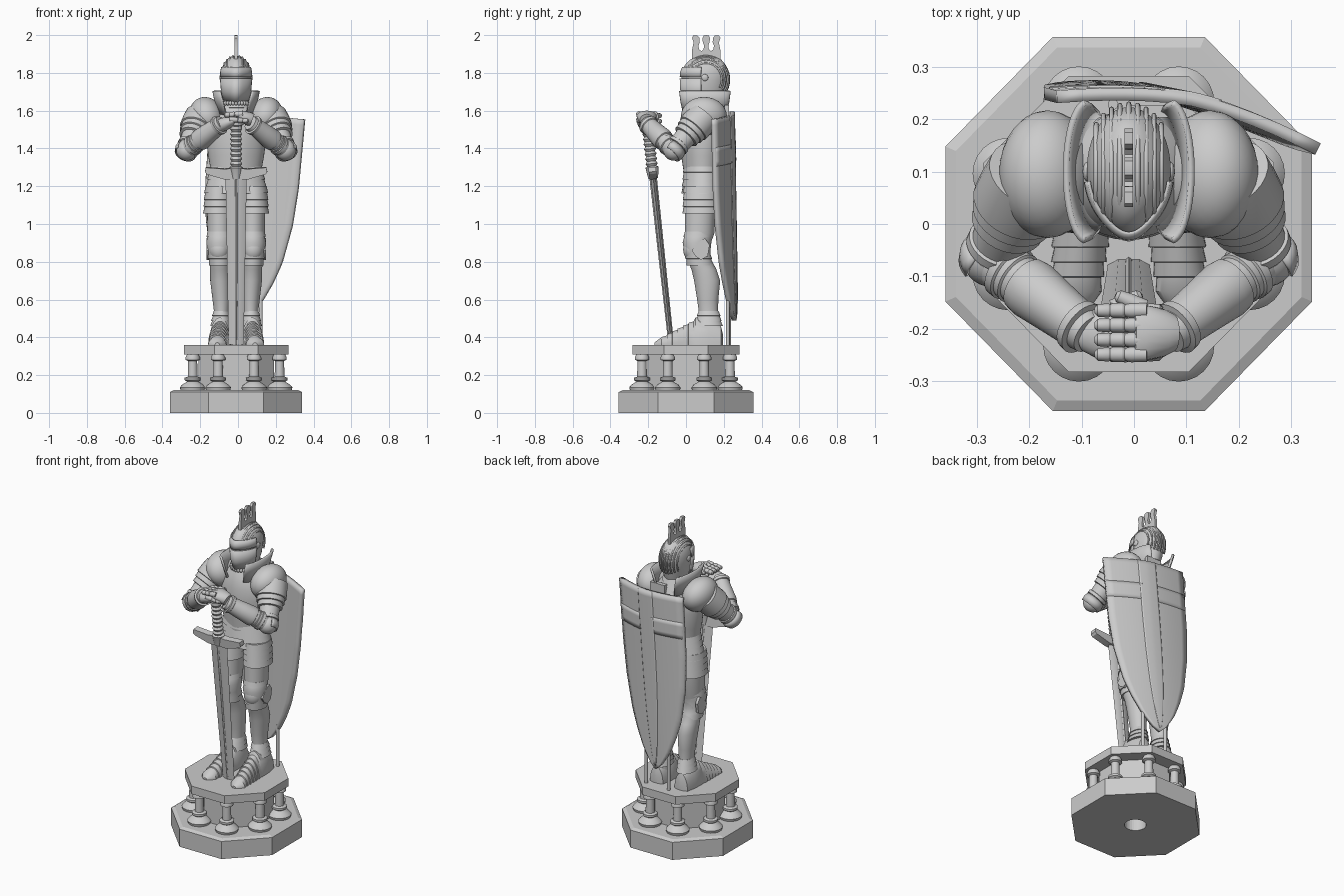
import bpy, bmesh
from math import sin, cos, pi, radians, sqrt
from mathutils import Matrix, Vector

if "Cube" in bpy.data.objects:
    bpy.data.objects.remove(bpy.data.objects["Cube"])

def finish(name, bm, mirror=False, thick=0):
    bmesh.ops.recalc_face_normals(bm, faces=bm.faces)
    me = bpy.data.meshes.new(name)
    bm.to_mesh(me)
    bm.free()
    ob = bpy.data.objects.new(name, me)
    bpy.context.collection.objects.link(ob)
    if thick:
        s = ob.modifiers.new("thickness", 'SOLIDIFY')
        s.thickness, s.offset = thick, 0
    if mirror:
        ob.modifiers.new("mirror", 'MIRROR')
    return ob

def loft(name, secs, n=32, arc=None, beak=0, M=Matrix(), mirror=False, thick=0, phase=0):
    """Skin elliptical sections (z, rx, ry, cx, cy); arc limits the angle, thick leaves it an open shell."""
    bm, rings = bmesh.new(), []
    for s in secs:
        z, rx, ry, cx, cy = (tuple(s) + (0, 0))[:5]
        ring = []
        for i in range(n):
            a = phase + 2 * pi * i / n if arc is None else radians(arc[0] + (arc[1] - arc[0]) * i / (n - 1))
            y = cy + ry * sin(a) - beak * max(0, -sin(a)) ** 8 * ry / 0.12
            ring.append(bm.verts.new(M @ Vector((cx + rx * cos(a), y, z))))
        rings.append(ring)
    for p, q in zip(rings, rings[1:]):
        for i in range(n - 1 if thick else n):
            j = (i + 1) % n
            bm.faces.new((p[i], p[j], q[j], q[i]))
    if not thick:
        bm.faces.new(rings[0])
        bm.faces.new(rings[-1])
    return finish(name, bm, mirror, thick)

def frame(a, b):
    d = Vector(b) - Vector(a)
    return Matrix.Translation(a) @ d.to_track_quat('Z', 'Y').to_matrix().to_4x4(), d.length

def limb(name, a, b, prof, n=24, mirror=False):
    """Loft along a-b from (fraction, radius) or (fraction, rx, ry)."""
    M, L = frame(a, b)
    return loft(name, [(p[0] * L, p[1], p[-1]) for p in prof], n, M=M, mirror=mirror)

def bands(p, q, count, lip):
    """Overlapping plates stepping from section p to section q."""
    out = []
    for i in range(count):
        for t, k in ((i / count, 0), ((i + .96) / count, lip)):
            s = [u + (v - u) * t for u, v in zip(p, q)]
            s[1] += k
            s[2] += k
            out.append(s)
    return out

def ball(name, loc, r, mirror=False, rot=Matrix()):
    bm = bmesh.new()
    M = Matrix.Translation(loc) @ rot @ Matrix.Diagonal((*r, 1))
    bmesh.ops.create_uvsphere(bm, u_segments=28, v_segments=16, radius=1, matrix=M)
    return finish(name, bm, mirror)

def prism(name, pts, half, place):
    bm = bmesh.new()
    a, b = ([bm.verts.new(place(u, v, w)) for u, v in pts] for w in (-half, half))
    bm.faces.new(a)
    bm.faces.new(b)
    for i in range(len(a)):
        j = (i + 1) % len(a)
        bm.faces.new((a[i], a[j], b[j], b[i]))
    return finish(name, bm)

# octagonal plinth with a round socket underneath
def octagon(name, levels):
    return loft(name, [(z, r / cos(pi / 8), 1.02 * r / cos(pi / 8)) for z, r in levels], 8, phase=pi / 8)
base = octagon("base", [(0, .35), (.11, .35), (.12, .33)])
flat = [base, octagon("drum", [(.12, .2), (.31, .2)]), octagon("upper_slab", [(.31, .277), (.36, .277)])]
cutter = loft("socket_cutter", [(-.05, .062, .062), (.1, .062, .062)], 32)
cutter.hide_render = True
cutter.hide_set(True)
cut = base.modifiers.new("socket", 'BOOLEAN')
cut.operation, cut.object = 'DIFFERENCE', cutter
col = [(.12, .064), (.135, .068), (.15, .055), (.165, .03), (.173, .042), (.186, .042), (.192, .026),
       (.275, .024), (.281, .038), (.294, .038), (.31, .03)]
for k in range(8):
    a = pi / 8 + k * pi / 4
    loft("column", [(z, r, r, .249 * cos(a), .252 * sin(a)) for z, r in col], 24)

# feet, legs and knees
foot = [(-.195, .02, .06, .085), (-.185, .045, .10, .085), (-.12, .057, .14, .085), (-.05, .058, .145, .086)]
foot += bands((-.04, .056, .125, .086), (.13, .042, .035, .1), 6, .006)
foot += [(.15, .033, .025, .1), (.168, .012, .012, .1)]
loft("sabaton", foot, 20, arc=(0, 180), mirror=True,
     M=Matrix.Translation((0, 0, .36)) @ Matrix.Rotation(pi / 2, 4, 'X'))
loft("leg", [(1.12, .066, .08, .088, .075), (.95, .064, .078, .088, .072), (.9, .06, .07, .088, .062),
             (.82, .054, .064, .086, .065), (.76, .053, .066, .085, .095), (.7, .054, .069, .083, .112),
             (.6, .047, .056, .078, .115), (.52, .038, .05, .077, .12), (.43, .042, .055, .08, .12)], mirror=True)
loft("ankle_cuff", bands((.54, .04, .052, .078, .12), (.46, .05, .07, .082, .12), 3, .005), mirror=True)
ball("knee_cop", (.09, .038, .865), (.053, .053, .065), True)
loft("knee_lames", bands((.96, .064, .074, .088, .068), (.9, .065, .072, .089, .058), 2, .004)
     + bands((.85, .062, .066, .088, .06), (.78, .053, .066, .086, .075), 2, .005), mirror=True)
prism("knee_wing", [(.03, .86), (.06, .9), (.1, .925), (.125, .89), (.115, .83), (.08, .81), (.05, .83)], .008,
      lambda u, v, w: (.15 + w, u, v)).modifiers.new("mirror", 'MIRROR')
prism("shin_ridge", [(.005, .84), (.05, .7), (.075, .56), (.09, .56), (.06, .7), (.03, .84)], .006,
      lambda u, v, w: (.082 + w, u, v)).modifiers.new("mirror", 'MIRROR')

# torso, skirt plates and thigh plates
loft("breastplate", [(1.2, .13, .095, 0, .09), (1.29, .135, .098, 0, .09), (1.36, .148, .11, 0, .092),
                     (1.46, .16, .118, 0, .095), (1.53, .155, .117, 0, .097), (1.6, .12, .105, 0, .1),
                     (1.64, .075, .085, 0, .1)], 40, beak=.008)
loft("skirt_plates", bands((1.31, .136, .098, 0, .09), (1.16, .162, .108, 0, .088), 4, .005), 40)
loft("thigh_plates", bands((1.2, .07, .09, .092, .08), (1.055, .076, .092, .094, .078), 4, .005), mirror=True)

# neck, standing shoulder guards
loft("gorget", bands((1.66, .066, .092, 0, .1), (1.57, .105, .112, 0, .1), 4, .005), 40)
for k in range(13):
    a = radians(200 + k * 140 / 12)
    ball("collar_bead", (.077 * cos(a), .1 + .107 * sin(a), 1.64), (.009, .009, .012))
loft("shoulder_guard", [(1.58, .045, .11, .05, .1), (1.65, .045, .125, .064, .1), (1.705, .04, .132, .08, .1)],
     24, arc=(-85, 85), thick=.012, mirror=True)

# helmet with pointed visor, ridges and crest
loft("helmet", [(1.6, .055, .08, 0, .1), (1.66, .062, .096, 0, .098), (1.7, .074, .11, 0, .098),
                (1.76, .08, .116, 0, .102), (1.8, .08, .118, 0, .105), (1.84, .07, .104, 0, .106),
                (1.87, .05, .08, 0, .107), (1.885, .028, .048, 0, .108), (1.89, .006, .01, 0, .108)], 40, beak=.01)
for name, levels in (("visor", [(1.645, .062, .098), (1.7, .078, .112), (1.77, .084, .115)]),
                     ("brow", [(1.778, .084, .115), (1.805, .083, .113), (1.83, .077, .104)])):
    loft(name, [(z, rx, ry, 0, .1) for z, rx, ry in levels], 31, arc=(190, 350), beak=.016, thick=.006)
ball("visor_pivot", (.08, .1, 1.775), (.008, .018, .018), True)
for x in (-.062, -.048, -.033, -.017, 0, .017, .033, .048, .062):
    cu = bpy.data.curves.new("helmet_ridge", 'CURVE')
    cu.dimensions, cu.bevel_depth, cu.bevel_resolution = '3D', .005, 2
    sp, k = cu.splines.new('POLY'), sqrt(1 - (x / .085) ** 2)
    sp.points.add(20)
    for i, p in enumerate(sp.points):
        a = radians(-30 + i * 9)
        p.co = (x, .105 + .124 * k * cos(a), 1.765 + .127 * k * sin(a), 1)
    bpy.context.collection.objects.link(bpy.data.objects.new("helmet_ridge", cu))
half = [(0, 2), (.013, 1.998), (.02, 1.985), (.018, 1.962), (.011, 1.945), (.014, 1.925), (.026, 1.915),
        (.038, 1.925), (.041, 1.945), (.034, 1.962), (.036, 1.985), (.046, 1.998), (.068, 1.998), (.075, 1.985),
        (.067, 1.96), (.075, 1.92), (.075, 1.86)]
prism("crest", half + [(-u, v) for u, v in reversed(half[1:])], .008, lambda u, v, w: (w, .107 + u, v))

# arms
S, E, W = (.185, .095, 1.57), (.262, -.065, 1.39), (.075, -.21, 1.535)
ball("pauldron", (.155, .095, 1.57), (.09, .122, .105), True, Matrix.Rotation(radians(25), 4, 'Y'))
limb("upper_arm", S, E, [(.0, .085), (.2, .088), (.36, .088), (.37, .08), (.48, .08), (.49, .072), (.6, .072),
                         (.61, .058), (.8, .054), (.81, .06), (.88, .06), (.89, .052), (1, .05)], 28, True)
ball("elbow_cop", E, (.055, .055, .055), True)
M, L = frame(S, E)
loft("elbow_flare", [(L * .9, .055, .055), (L * 1.0, .06, .06), (L * 1.1, .055, .055)], 20,
     arc=(-200, 60), M=M, thick=.006, mirror=True)
limb("forearm", E, W, [(0, .046), (.14, .05), (.15, .056), (.21, .056), (.22, .051), (.27, .053), (.28, .048),
                       (.33, .049), (.34, .055), (.42, .058), (.65, .052), (.86, .047), (.87, .052), (.93, .054),
                       (.94, .043), (1, .04)], 28, True)

# hands stacked on the pommel
for s, z in ((-1, 1.55), (1, 1.58)):
    limb("hand_back", (s * .085, -.208, z - .03), (s * .008, -.208, z),
         [(0, .036, .034), (.25, .046, .036), (.8, .055, .028), (1, .05, .018)], 20)
    for k in range(4):
        y = -.165 - .028 * k
        limb("finger", (s * .035, y, z + .004), (-s * .065, y, z - .004),
             [(0, .014), (.3, .015), (.42, .012), (.46, .0145), (.66, .014), (.7, .0115), (.74, .0135),
              (.94, .012), (1, .006)], 12)
    limb("thumb", (s * .03, -.16, z - .01), (-s * .025, -.135, z - .005),
         [(0, .016), (.5, .015), (.9, .012), (1, .006)], 12)

# sword leaning from the slab up to the hands
A, B = (0, -.078, .362), (0, -.207, 1.55)
limb("blade", A, B, [(0, .04, .012), (.74, .056, .016)], 6)
limb("blade_rib", A, B, [(0, .008, .015), (.74, .01, .02)], 8)
grip = [(.74, .026), (.785, .034), (.79, .036)]
for i in range(8):
    grip += [(.795 + i * .022, .024), (.806 + i * .022, .032)]
limb("grip", A, B, grip + [(.975, .03), (.98, .04), (1, .04)], 20)
M, L = frame(A, B)
guard = [(0, -.028), (.06, -.028), (.155, 0), (.165, .012), (.16, .036), (.06, .028), (0, .034)]
prism("crossguard", guard + [(-u, v) for u, v in reversed(guard[1:-1])], .02,
      lambda u, v, w: M @ Vector((u, w, v + L * .76)))

# curved shield with a raised cross, tilted on two rods; v is height below its top edge
outline = [(-1.09, .003), (-1.06, .04), (-.98, .1), (-.88, .15), (-.77, .192), (-.57, .233), (-.37, .25), (0, .255)]
SM = (Matrix.Translation((.112, .193, 1.575)) @ Matrix.Rotation(radians(-11.3), 4, 'Z')
      @ Matrix.Rotation(radians(4.7), 4, 'Y'))
def width(z):
    for (z0, w0), (z1, w1) in zip(outline, outline[1:]):
        if z <= z1:
            return w0 + (w1 - w0) * (z - z0) / (z1 - z0)
    return outline[-1][1]
def panel(name, z0, z1, share, lift, thick, rows=36, cols=12):
    bm, grid = bmesh.new(), []
    for r in range(rows + 1):
        z = z0 + (z1 - z0) * r / rows
        w = width(z) * share
        xs = [w * (2 * c / cols - 1) for c in range(cols + 1)]
        grid.append([bm.verts.new(SM @ Vector((x, .045 * (1 - abs(x / .255) ** 1.6) + lift, z))) for x in xs])
    for p, q in zip(grid, grid[1:]):
        for c in range(cols):
            bm.faces.new((p[c], p[c + 1], q[c + 1], q[c]))
    return finish(name, bm, thick=thick)
panel("shield", -1.09, 0, 1, 0, .024)
panel("shield_cross_upright", -1.07, 0, .22, .01, .01)
panel("shield_cross_bar", -.25, -.15, 1, .01, .01, 4)
prism("shield_bracket", [(.0, 1.54), (.1, 1.54), (.1, 1.63), (.0, 1.63)], .012, lambda u, v, w: (u, .215 + w, v))
for x, y, top in ((.13, .222, .62), (-.03, .228, .62)):
    loft("shield_rod", [(.35, .01, .01, x, y), (top, .01, .01, x, y)], 12)

# the figure sits slightly left of the origin; smooth the round parts
bpy.ops.object.select_all(action='DESELECT')
for ob in bpy.context.scene.objects:
    ob.location.x = -.01
    if ob.type == 'MESH' and ob != cutter and ob not in flat:
        ob.select_set(True)
        bpy.context.view_layer.objects.active = ob
bpy.ops.object.shade_smooth_by_angle(angle=radians(32))
